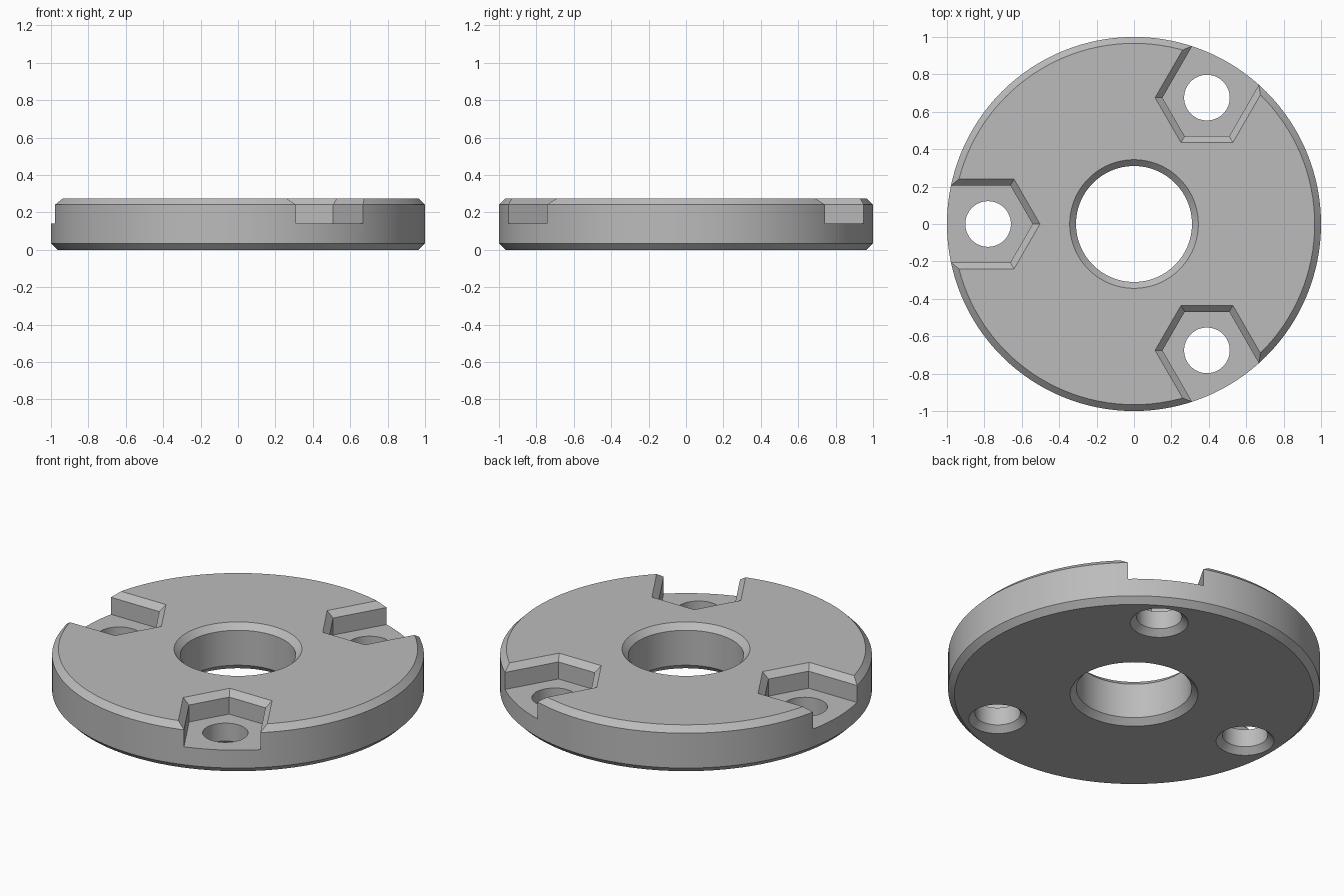
import bpy, bmesh
from math import cos, sin, pi, sqrt

if "Cube" in bpy.data.objects:
    bpy.data.objects.remove(bpy.data.objects["Cube"], do_unlink=True)

HEIGHT, BEVEL, FLOOR = 0.275, 0.034, 0.14
BORE, BOLT, BOLT_RADIUS = 0.31, 0.122, 0.78
POCKET = 0.238
MARGIN = 0.05

metal = bpy.data.materials.new("plain_grey")
metal.use_nodes = True
grey = (0.5, 0.5, 0.5, 1)
metal.diffuse_color = grey
metal.node_tree.nodes["Principled BSDF"].inputs["Base Color"].default_value = grey


def loft(name, rings):
    """Closed solid through a stack of equal-length rings."""
    bm = bmesh.new()
    loops = [[bm.verts.new(p) for p in ring] for ring in rings]
    n = len(loops[0])
    for low, high in zip(loops, loops[1:]):
        for i in range(n):
            j = (i + 1) % n
            bm.faces.new((low[i], low[j], high[j], high[i]))
    bm.faces.new(loops[0][::-1])
    bm.faces.new(loops[-1])
    bmesh.ops.recalc_face_normals(bm, faces=bm.faces)
    mesh = bpy.data.meshes.new(name)
    bm.to_mesh(mesh)
    bm.free()
    mesh.materials.append(metal)
    obj = bpy.data.objects.new(name, mesh)
    bpy.context.collection.objects.link(obj)
    return obj


def turned(name, profile, centre=(0, 0), sides=64):
    """Round solid from (radius, height) pairs."""
    cx, cy = centre
    return loft(name, [[(cx + r * cos(2 * pi * i / sides), cy + r * sin(2 * pi * i / sides), z)
                        for i in range(sides)] for r, z in profile])


def pocket_ring(grow, z, angle):
    """Half hexagon, open towards the rim, turned to the given angle."""
    r = POCKET + grow * 2 / sqrt(3)
    a = r * sqrt(3) / 2
    outline = [(-r, 0), (-r / 2, -a), (0.4, -a), (0.4, a), (-r / 2, a)]
    return [((BOLT_RADIUS + u) * cos(angle) - v * sin(angle),
             (BOLT_RADIUS + u) * sin(angle) + v * cos(angle), z) for u, v in outline]


# Disc with bevelled rim
disc = turned("flange_disc", [(1 - BEVEL, 0), (1, BEVEL), (1, HEIGHT - BEVEL),
                              (1 - BEVEL, HEIGHT)], sides=128)

# Central bore, bevelled at both ends
cutters = [turned("bore_cutter", [
    (BORE + BEVEL + MARGIN, -MARGIN), (BORE, BEVEL),
    (BORE, HEIGHT - BEVEL), (BORE + BEVEL + MARGIN, HEIGHT + MARGIN)], sides=96)]

# Three nut pockets and bolt holes
for k in range(3):
    angle = pi / 3 + k * 2 * pi / 3
    cutters.append(loft("pocket_cutter", [
        pocket_ring(0, FLOOR, angle), pocket_ring(0, HEIGHT - BEVEL, angle),
        pocket_ring(BEVEL + MARGIN, HEIGHT + MARGIN, angle)]))
    cutters.append(turned("bolt_hole_cutter", [
        (BOLT + BEVEL + MARGIN, -MARGIN), (BOLT, BEVEL), (BOLT, FLOOR + MARGIN)],
        (BOLT_RADIUS * cos(angle), BOLT_RADIUS * sin(angle))))

for cutter in cutters:
    cutter.hide_render = True
    mod = disc.modifiers.new(cutter.name, 'BOOLEAN')
    mod.operation = 'DIFFERENCE'
    mod.solver = 'EXACT'
    mod.object = cutter

# Bake the cuts and drop the cutters
graph = bpy.context.evaluated_depsgraph_get()
finished = bpy.data.meshes.new_from_object(disc.evaluated_get(graph))
disc.modifiers.clear()
disc.data = finished
for cutter in cutters:
    bpy.data.objects.remove(cutter, do_unlink=True)

bpy.ops.object.select_all(action='DESELECT')
disc.select_set(True)
bpy.context.view_layer.objects.active = disc
bpy.ops.object.shade_smooth_by_angle(angle=pi / 6)
